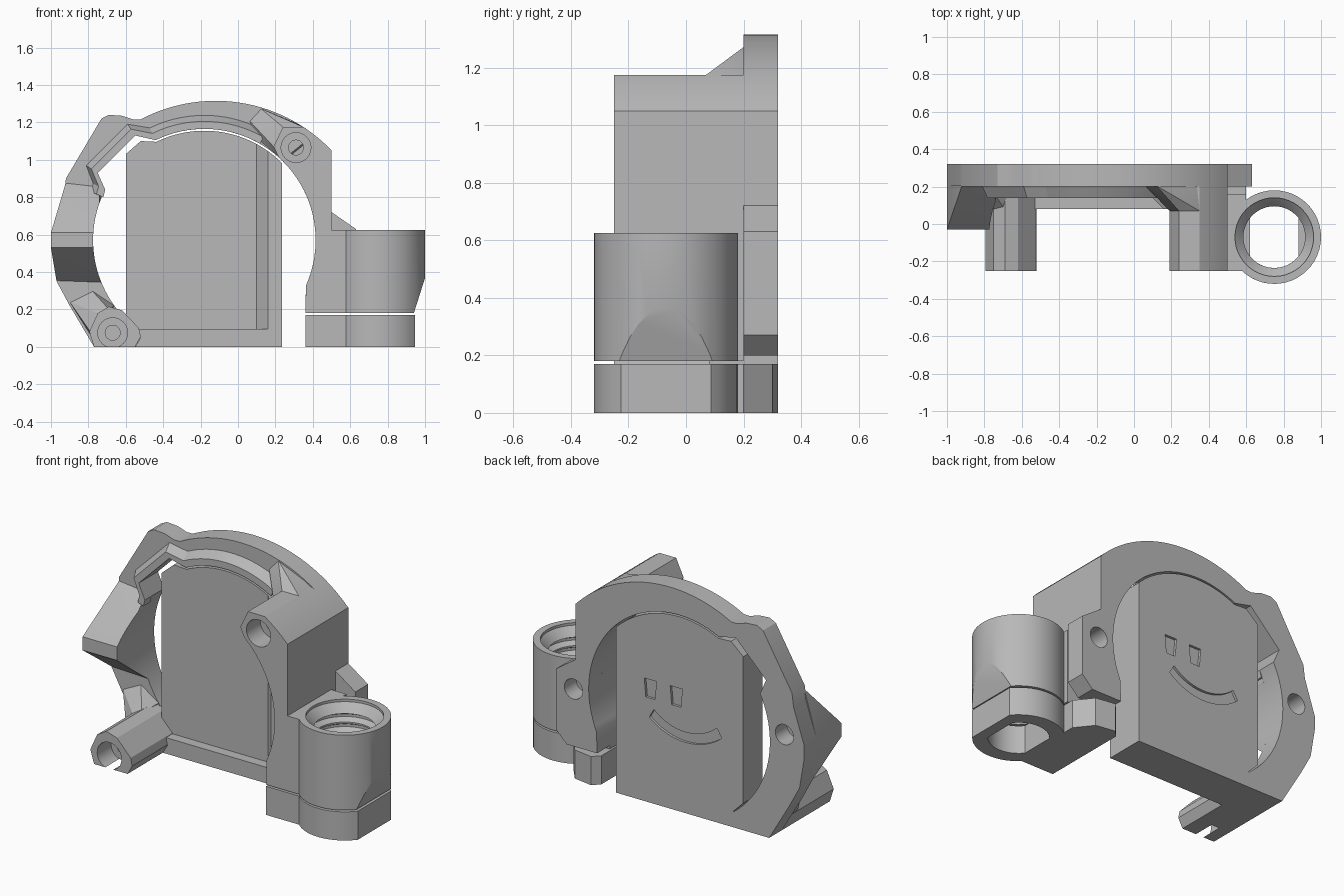
import bpy, bmesh
from math import sin, cos, pi, radians, sqrt, acos, degrees
from mathutils import Vector

if "Cube" in bpy.data.objects:
    bpy.data.objects.remove(bpy.data.objects["Cube"], do_unlink=True)

grey = bpy.data.materials.new("light grey plastic")
grey.use_nodes = True
COLOUR = (0.48, 0.48, 0.48, 1)
grey.diffuse_color = COLOUR
grey.node_tree.nodes["Principled BSDF"].inputs["Base Color"].default_value = COLOUR

BORE, BORE_R = (-0.18, 0.57), 0.595      # round opening of the frame
CROWN, CROWN_R = (-0.12, 0.457), 0.858   # outer top arc
POST = (0.75, -0.07)                     # threaded post axis
BACK, RING_FRONT, FRONT = 0.32, 0.2, -0.25


def finish(name, bm):
    bmesh.ops.recalc_face_normals(bm, faces=bm.faces)
    me = bpy.data.meshes.new(name)
    bm.to_mesh(me)
    bm.free()
    ob = bpy.data.objects.new(name, me)
    bpy.context.collection.objects.link(ob)
    me.materials.append(grey)
    return ob


def arc(centre, r, a0, a1, n=24):
    angles = [radians(a0 + (a1 - a0) * i / n) for i in range(n + 1)]
    return [(centre[0] + r * cos(a), centre[1] + r * sin(a)) for a in angles]


def prism(name, pts, lo, hi, axis="y"):
    """Extrude an outline, in xz along y or in xy along z."""
    place = (lambda p, t: (p[0], t, p[1])) if axis == "y" else (lambda p, t: (p[0], p[1], t))
    bm = bmesh.new()
    a = [bm.verts.new(place(p, lo)) for p in pts]
    b = [bm.verts.new(place(p, hi)) for p in pts]
    bm.faces.new(a)
    bm.faces.new(b[::-1])
    for i in range(len(pts)):
        j = (i + 1) % len(pts)
        bm.faces.new((a[i], b[i], b[j], a[j]))
    return finish(name, bm)


def hull(name, *slices):
    """Convex solid through outlines given as (y, xz points)."""
    bm = bmesh.new()
    for y, pts in slices:
        for x, z in pts:
            bm.verts.new((x, y, z))
    res = bmesh.ops.convex_hull(bm, input=bm.verts)
    junk = {v for v in res["geom_interior"] + res["geom_unused"] if isinstance(v, bmesh.types.BMVert)}
    bmesh.ops.delete(bm, geom=list(junk), context="VERTS")
    return finish(name, bm)


def lathe(name, profile, centre, n=48):
    """Solid of revolution about a vertical axis from (radius, z) points."""
    bm = bmesh.new()
    rings = [[bm.verts.new((centre[0] + r * cos(2 * pi * i / n), centre[1] + r * sin(2 * pi * i / n), z))
              for i in range(n)] for r, z in profile]
    for a, b in zip(rings, rings[1:]):
        for i in range(n):
            j = (i + 1) % n
            bm.faces.new((a[i], a[j], b[j], b[i]))
    bm.faces.new(rings[0])
    bm.faces.new(rings[-1])
    return finish(name, bm)


def cut(ob, *cutters):
    for c in cutters:
        c.hide_render = True
        mod = ob.modifiers.new("cut", "BOOLEAN")
        mod.operation, mod.solver, mod.object = "DIFFERENCE", "EXACT", c
        bpy.context.view_layer.objects.active = ob
        bpy.ops.object.modifier_apply(modifier=mod.name)


def rod(name, centre, r, lo, hi):
    return prism(name, arc(centre, r, 0, 345, 23), lo, hi)


def crown_angle(x):
    return degrees(acos((x - CROWN[0]) / CROWN_R))


helpers = []

# Frame ring with the right flange and the stepped notch
notch = [(-0.44, 1.105), (-0.55, 1.13), (-0.75, 0.93), (-0.71, 0.84)]
inner = arc(BORE, BORE_R, -24, 115, 44) + notch + arc(BORE, BORE_R, 156, 234)
left_edge = [(-0.52, 0.05), (-0.55, 0), (-0.77, 0), (-0.9, 0.22), (-0.97, 0.35), (-1, 0.53), (-1, 0.61),
             (-0.93, 0.82), (-0.92, 0.9), (-0.73, 1.22), (-0.69, 1.24), (-0.62, 1.235), (-0.56, 1.215)]
crown = arc(CROWN, CROWN_R, crown_angle(-0.52), crown_angle(0.5), 30)
flange = [(0.5, 0.72), (0.63, 0.63), (0.63, 0.27), (0.56, 0.2), (0.36, 0.2)]
ring = prism("frame_ring", inner + left_edge + crown + flange, RING_FRONT, BACK)
for x, z in ((0.515, 0.54), (-0.87, 0.64)):
    hole = rod("back_hole_cutter", (x, z), 0.06, 0.21, 0.4)
    cut(ring, hole)
    helpers.append(hole)

# Chamfered lip along the inside of the ring
path = [(-0.72, 0.8)] + notch[::-1] + arc(BORE, BORE_R, 112, 60, 20)
bm = bmesh.new()
rows = []
for x, z in path:
    d = Vector((x - BORE[0], z - BORE[1])).normalized()
    rows.append([bm.verts.new((x + d.x * o, y, z + d.y * o))
                 for o, y in ((0, 0.14), (0.04, 0.14), (0.075, 0.205), (0, 0.205))])
for a, b in zip(rows, rows[1:]):
    for i in range(4):
        j = (i + 1) % 4
        bm.faces.new((a[i], a[j], b[j], b[i]))
bm.faces.new(rows[0])
bm.faces.new(rows[-1])
finish("ring_lip", bm)

# Deep right arm with its screw boss
arm_pts = ([(0.36, 0.18)] + arc(BORE, BORE_R, -24, 48, 26) + [(0.19, 1.07), (0.24, 1.175)]
           + arc(CROWN, CROWN_R, crown_angle(0.35), crown_angle(0.5), 8) + [(0.5, 0.18)])
arm = prism("right_arm", arm_pts, FRONT, RING_FRONT)
bore = rod("bore_cutter", BORE, BORE_R, -0.5, 0.5)
bore.data.clear_geometry()
tmp = prism("bore_outline", arc(BORE, BORE_R, 0, 356.25, 95), -0.5, 0.5)
bore.data = tmp.data
helpers += [bore, tmp]

# Ramp from ring to boss, and the left wedge
ramp = hull("boss_ramp",
            (0.205, [(0.06, 1.21), (0.12, 1.275), (0.3, 1.2), (0.4, 1.13), (0.3, 1.0), (0.08, 1.13)]),
            (0.07, [(0.19, 1.07), (0.24, 1.175), (0.35, 1.175), (0.4, 1.13), (0.24, 1.0)]))
wedge = hull("left_wedge",
             (-0.03, [(-1, 0.53), (-1, 0.61), (-0.74, 0.53), (-0.74, 0.61)]),
             (0.205, [(-0.97, 0.35), (-1, 0.53), (-1, 0.61), (-0.93, 0.82), (-0.92, 0.88),
                      (-0.74, 0.86), (-0.7, 0.34)]))
cut(ramp, bore)
cut(wedge, bore)

# Lower left boss
boss = prism("lower_left_boss", [(-0.77, 0), (-0.795, 0.08), (-0.75, 0.18), (-0.69, 0.215), (-0.62, 0.195),
                                 (-0.53, 0.1), (-0.52, 0.055), (-0.55, 0)], FRONT, 0.21)
gusset = hull("boss_gusset", (0.205, [(-0.9, 0.24), (-0.78, 0.3), (-0.66, 0.22), (-0.78, 0.05)]),
              (0.08, [(-0.79, 0.08), (-0.75, 0.18), (-0.69, 0.2)]))
cut(gusset, bore)
for ob, c in ((arm, (0.31, 1.065)), (boss, (-0.67, 0.075))):
    wide = rod("counterbore_cutter", c, 0.08, -0.4, -0.12)
    thin = rod("screw_cutter", c, 0.04, -0.4, 0.1)
    cut(ob, wide, thin)
    helpers += [wide, thin]

# Threaded post
profile = [(0.165, 0.1), (0.165, 0.2)]
for i in range(6):
    z = 0.21 + 0.06 * i
    profile += [(0.165, z), (0.193, z + 0.02), (0.193, z + 0.035), (0.165, z + 0.05)]
profile += [(0.19, 0.59), (0.21, 0.61), (0.21, 0.7)]
thread = lathe("thread_cutter", profile, POST)
post = lathe("threaded_post", [(0.25, 0.18), (0.25, 0.625)], POST)
web = prism("post_web", [(0.45, FRONT), (0.6, FRONT), (0.6, 0.16), (0.45, 0.16)], 0.18, 0.6249, "z")
gap = prism("taper_cutter", [(1.01, 0.4), (0.937, 0.17), (1.2, 0.17), (1.2, 0.4)], -0.5, 0.5)
cut(post, thread, gap)
cut(web, thread)

# Separate clamp foot under the post
half = degrees(acos(0.195 / 0.25))
foot = prism("clamp_foot", arc(POST, 0.25, half, 360 - half, 40), 0, 0.17, "z")
foot_arm = prism("clamp_foot_arm", [(0.36, FRONT), (0.6, FRONT), (0.6, 0.2), (0.52, 0.3), (0.4, 0.32),
                                    (0.36, 0.28)], 0, 0.1699, "z")
side = degrees(acos(0.13 / 0.165))
slot_pts = arc(POST, 0.165, side, 180 - side, 12) + arc(POST, 0.165, 180 + side, 360 - side, 12)
slot = prism("foot_hole_cutter", slot_pts, -0.1, 0.3, "z")
cut(foot, slot)
helpers += [thread, gap, slot]

# Centre plate with a recessed front
PR = 0.585
top = arc(BORE, PR, degrees(acos(0.415 / PR)), 116, 24)
plate = prism("centre_plate", [(-0.55, 0), (0.235, 0)] + top + [(-0.52, 1.1), (-0.6, 1.03), (-0.6, 0.16),
                                                               (-0.53, 0.09), (-0.52, 0.05)], 0.08, BACK)
recess = prism("recess_cutter", [(-0.8, 0.14), (0.1, 0.14), (0.16, 0.08), (0.2, 0.04), (-0.8, 0.04)],
               0.095, 1.4, "z")
cut(plate, recess)
helpers.append(recess)

# Shallow engraved face on the back of the plate
marks = [[(x + 0.04, 0.73), (x + 0.03, 0.62), (x - 0.03, 0.62), (x - 0.04, 0.73)] for x in (0.01, -0.16)]
marks.append(arc((-0.22, 0.79), 0.37, 230, 310, 16) + arc((-0.22, 0.79), 0.31, 312, 228, 16))
for pts in marks:
    m = prism("engraving_cutter", pts, BACK - 0.015, 0.4)
    cut(plate, m)
    helpers.append(m)

for h in helpers:
    bpy.data.objects.remove(h, do_unlink=True)

# Smooth the round walls, keep the edges sharp
for ob in bpy.context.collection.objects:
    if ob.type == "MESH" and grey.name in ob.data.materials:
        bpy.ops.object.select_all(action="DESELECT")
        ob.select_set(True)
        bpy.context.view_layer.objects.active = ob
        bpy.ops.object.shade_smooth_by_angle(angle=radians(25))
